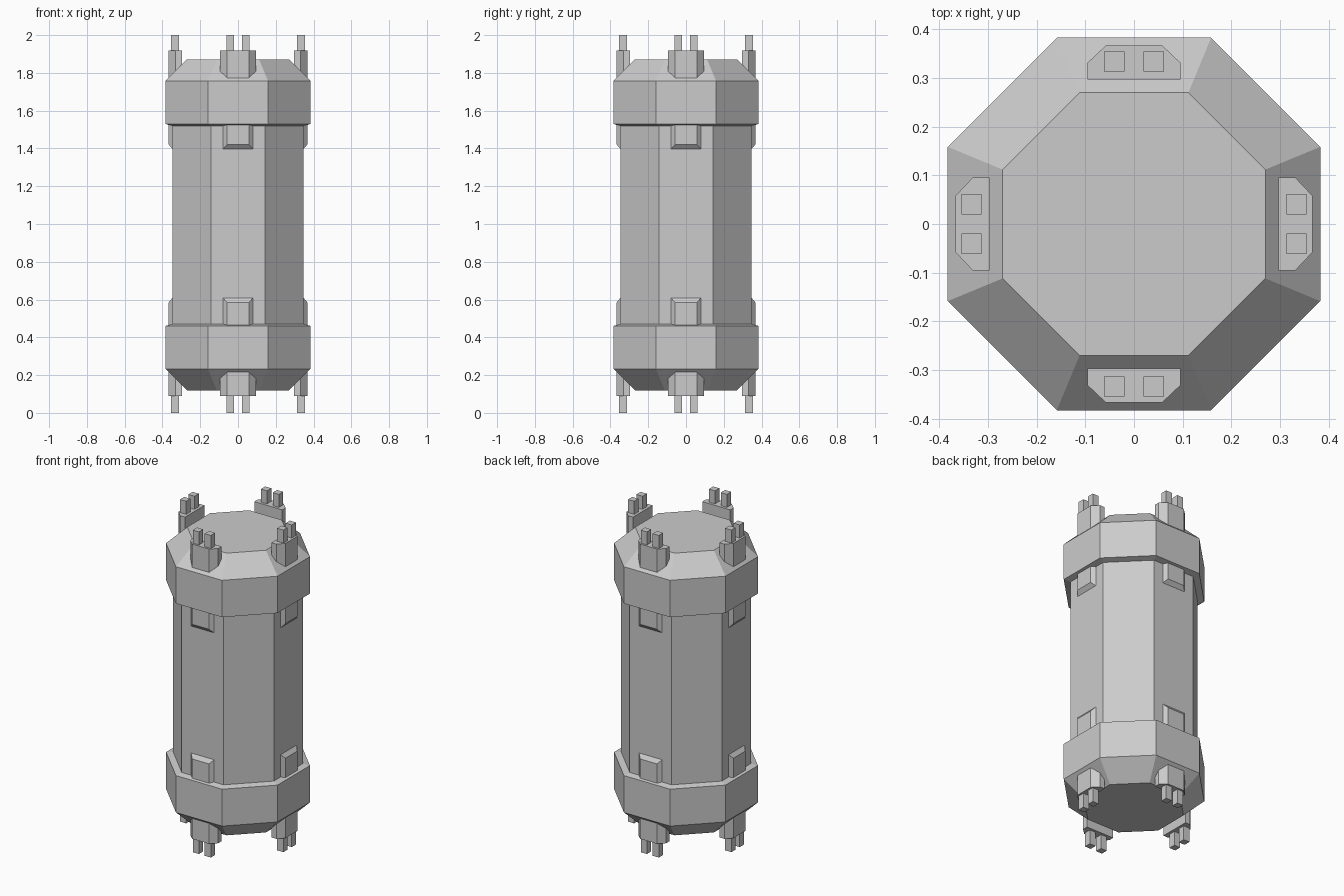
import bpy, bmesh, math
from mathutils import Matrix

if "Cube" in bpy.data.objects:
    bpy.data.objects.remove(bpy.data.objects["Cube"])


def finish(name, bm):
    bmesh.ops.recalc_face_normals(bm, faces=bm.faces)
    mesh = bpy.data.meshes.new(name)
    bm.to_mesh(mesh)
    bm.free()
    obj = bpy.data.objects.new(name, mesh)
    bpy.context.collection.objects.link(obj)
    return obj


def octagon_stack(name, profile):
    """Closed eight-sided solid from (apothem, z) pairs."""
    bm = bmesh.new()
    rings = []
    for apothem, z in profile:
        r = apothem / math.cos(math.pi / 8)
        angles = [math.pi / 8 + k * math.pi / 4 for k in range(8)]
        rings.append([bm.verts.new((r * math.cos(a), r * math.sin(a), z)) for a in angles])
    for low, high in zip(rings, rings[1:]):
        for i in range(8):
            j = (i + 1) % 8
            bm.faces.new((low[i], low[j], high[j], high[i]))
    bm.faces.new(rings[0])
    bm.faces.new(rings[-1])
    return finish(name, bm)


def connector_block(name, turn, side):
    """Block with clipped outer corners and a sloped inner end."""
    outline = [(-.096, .297), (-.096, .331), (-.058, .367),
               (.058, .367), (.096, .331), (.096, .297)]
    bm = bmesh.new()
    inner = [bm.verts.new((x, y, 1.003 + side * (.418 if y > .35 else .375))) for x, y in outline]
    outer = [bm.verts.new((x, y, 1.004 + side * .915)) for x, y in outline]
    for i in range(6):
        j = (i + 1) % 6
        bm.faces.new((inner[i], inner[j], outer[j], outer[i]))
    bm.faces.new(outer)
    bm.faces.new(inner[1:5])
    bm.faces.new((inner[0], inner[1], inner[4], inner[5]))
    bm.transform(turn)
    return finish(name, bm)


def pin_pair(name, turn, side):
    bm = bmesh.new()
    for x in (-.041, .041):
        place = Matrix.Translation((x, .334, 1 + side * .95)) @ Matrix.Diagonal((.042, .042, .1, 1))
        bmesh.ops.create_cube(bm, size=1, matrix=place)
    bm.transform(turn)
    return finish(name, bm)


# Central body
octagon_stack("body", [(.347, .44), (.347, 1.54)])

# End caps and their connectors
for label, side in (("top", 1), ("bottom", -1)):
    octagon_stack(label + "_cap", [(a, .995 + side * d) for a, d in
                                   ((.345, .524), (.383, .534), (.383, .763), (.27, .876))])
    for k, face in enumerate(("back", "left", "front", "right")):
        turn = Matrix.Rotation(k * math.pi / 2, 4, 'Z')
        connector_block(f"{label}_{face}_connector", turn, side)
        pin_pair(f"{label}_{face}_pins", turn, side)
